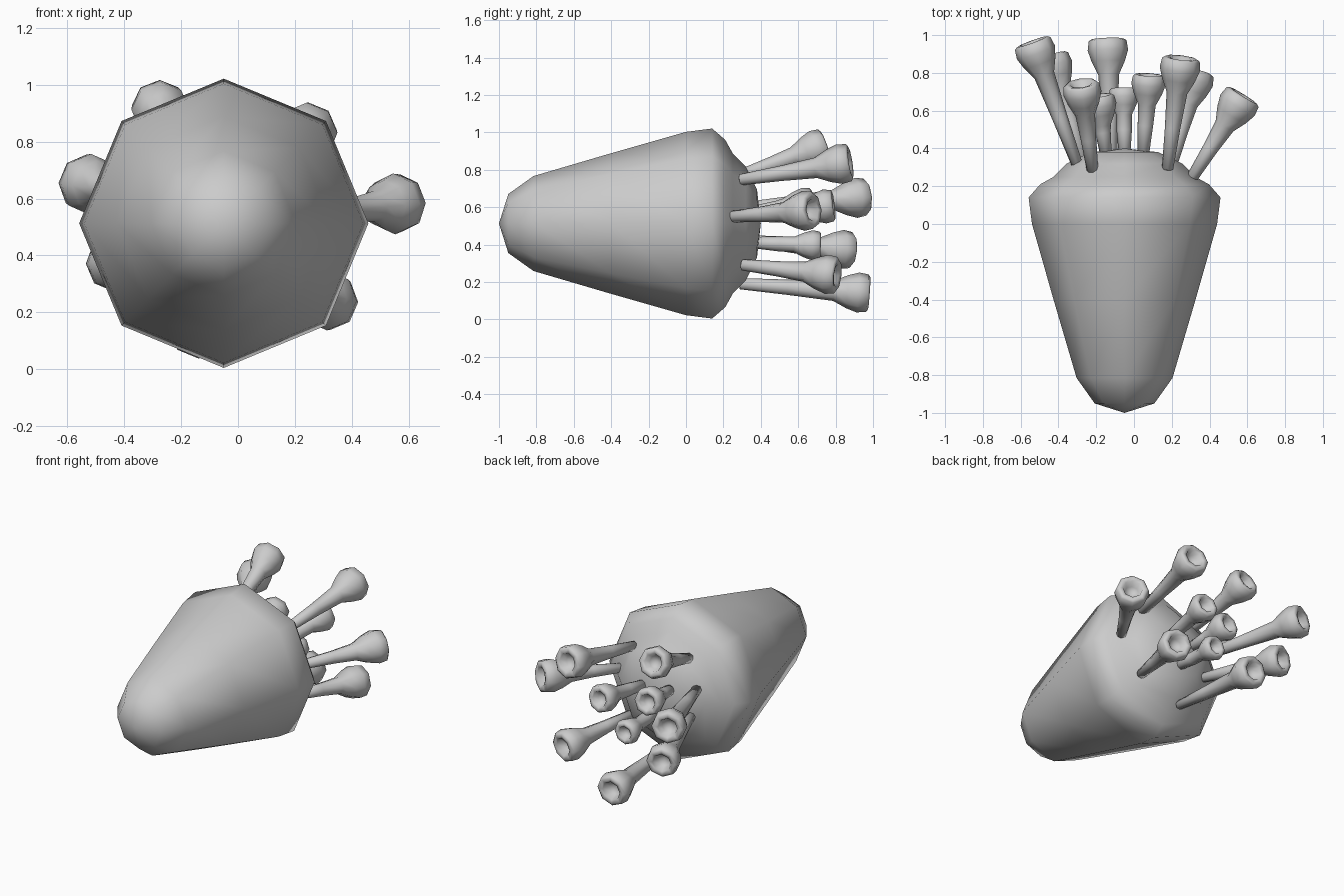
import bpy, bmesh, math
from mathutils import Vector

if "Cube" in bpy.data.objects:
    bpy.data.objects.remove(bpy.data.objects["Cube"])

SIDES = 8


def lathe(name, profile, base, axis):
    """Revolve (distance, radius) pairs around an axis; radius 0 makes a pole."""
    base, axis = Vector(base), Vector(axis).normalized()
    up = Vector((0, 0, 1))
    u = (up - axis * up.dot(axis)).normalized()
    v = axis.cross(u)
    bm = bmesh.new()
    rings = []
    for d, r in profile:
        c = base + axis * d
        if r == 0:
            rings.append([bm.verts.new(c)] * SIDES)
        else:
            rings.append([bm.verts.new(c + r * (u * math.cos(a) + v * math.sin(a)))
                          for a in (2 * math.pi * i / SIDES for i in range(SIDES))])
    for lo, hi in zip(rings, rings[1:]):
        for i in range(SIDES):
            j = (i + 1) % SIDES
            quad = list(dict.fromkeys((lo[i], lo[j], hi[j], hi[i])))
            bm.faces.new(quad)
    bmesh.ops.recalc_face_normals(bm, faces=bm.faces)
    for f in bm.faces:
        f.smooth = True
    mesh = bpy.data.meshes.new(name)
    bm.to_mesh(mesh)
    bm.free()
    ob = bpy.data.objects.new(name, mesh)
    bpy.context.collection.objects.link(ob)
    return ob


# Tapered octagonal body with a domed back
lathe("body", [(-1.0, 0), (-0.95, 0.158), (-0.815, 0.254), (-0.4, 0.376), (0.0, 0.49),
               (0.14, 0.508), (0.21, 0.447), (0.25, 0.375), (0.32, 0.305),
               (0.38, 0.18), (0.4, 0)], (-0.05, 0, 0.513), (0, 1, 0))


def tentacle(name, base, tip, s):
    """Slim stalk ending in a hollow cup."""
    base, tip = Vector(base), Vector(tip)
    axis = tip - base
    n = axis.length
    profile = [(-0.03, 0), (-0.02, 0.03), (0.35 * n, 0.041),
               (n - 0.19 * s, 0.055 * s), (n - 0.12 * s, 0.088 * s),
               (n - 0.06 * s, 0.107 * s), (n - 0.01, 0.1 * s), (n, 0.085 * s),
               (n - 0.005, 0.06 * s), (n - 0.05 * s, 0.045 * s), (n - 0.07 * s, 0)]
    lathe(name, profile, base, axis)


# Base point, tip point, head scale
tentacles = [
    ((-0.31, 0.34, 0.60), (-0.54, 0.965, 0.655), 1.0),
    ((-0.27, 0.34, 0.42), (-0.445, 0.89, 0.37), 0.97),
    ((-0.12, 0.31, 0.19), (-0.14, 0.98, 0.14), 1.0),
    ((-0.22, 0.29, 0.77), (-0.28, 0.745, 0.93), 0.95),
    ((-0.15, 0.38, 0.58), (-0.19, 0.68, 0.62), 0.85),
    ((-0.05, 0.38, 0.41), (-0.055, 0.72, 0.395), 0.75),
    ((0.05, 0.38, 0.56), (0.08, 0.79, 0.61), 0.85),
    ((0.18, 0.31, 0.75), (0.25, 0.88, 0.84), 1.0),
    ((0.20, 0.32, 0.29), (0.33, 0.81, 0.235), 0.98),
    ((0.31, 0.25, 0.55), (0.58, 0.68, 0.585), 1.0),
]
for k, (b, t, s) in enumerate(tentacles, 1):
    tentacle(f"tentacle_{k}", b, t, s)
